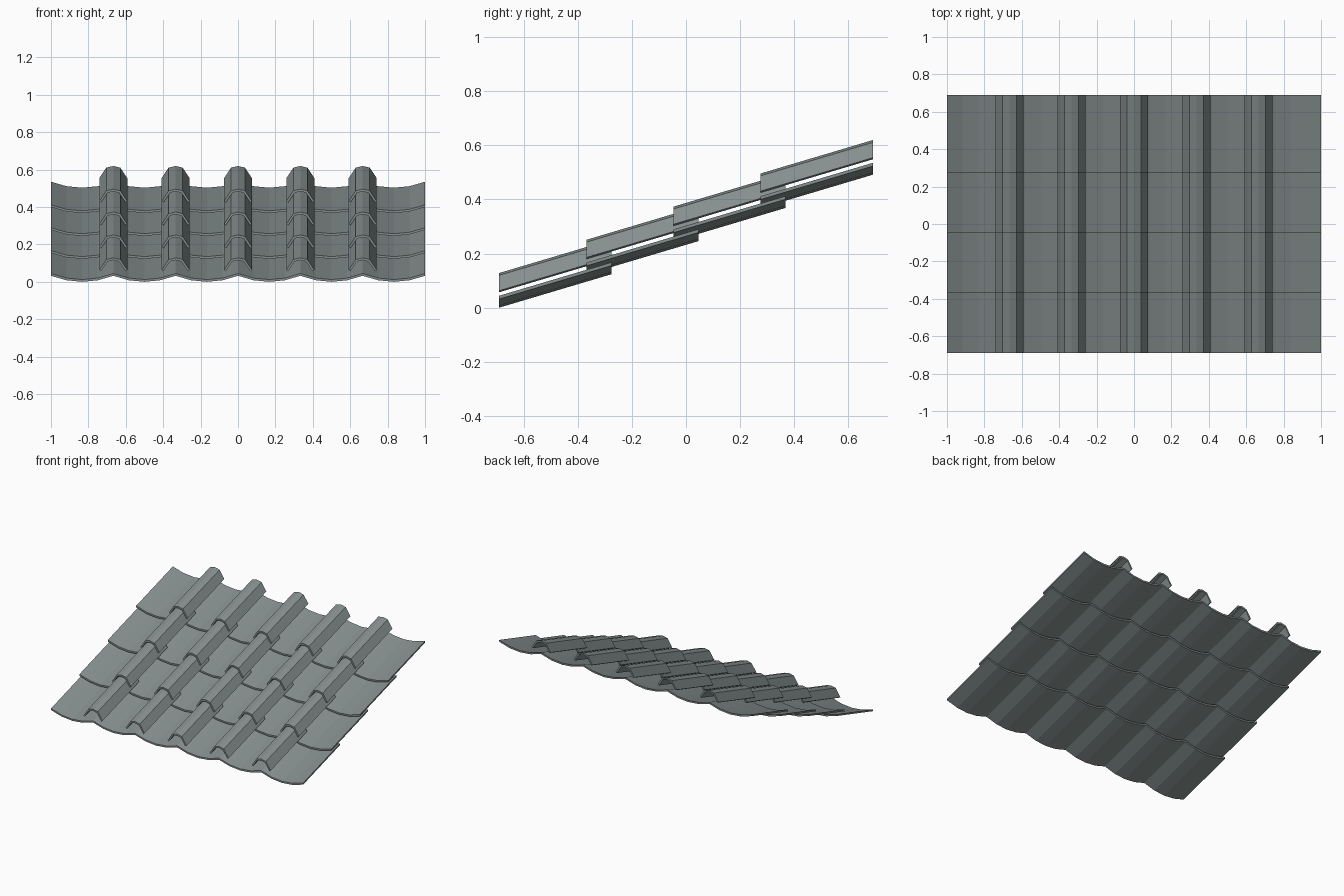
import bpy, bmesh, math

if "Cube" in bpy.data.objects:
    bpy.data.objects.remove(bpy.data.objects["Cube"])

ROWS, COLS = 4, 6
PITCH = 2 / COLS              # width of one pan tile
LENGTH, STEP_Y, STEP_Z = 0.415, 0.3217, 0.1225
RISE = 0.1235                 # rise along one tile
THICK = 0.012

slate = bpy.data.materials.new("slate_grey")
slate.diffuse_color = (0.235, 0.275, 0.27, 1)
slate.use_nodes = True
slate.node_tree.nodes["Principled BSDF"].inputs["Base Color"].default_value = slate.diffuse_color


def tile(name, outer, inner, x, row):
    """Sweep a thin shell profile (x, z) up the slope, with upright ends."""
    y0 = -0.69 + row * STEP_Y
    z0 = row * STEP_Z
    bm = bmesh.new()
    rings = []
    for y, dz in ((y0, 0), (y0 + LENGTH, RISE)):
        rings.append([[bm.verts.new((x + px, y, z0 + dz + pz)) for px, pz in line]
                      for line in (outer, inner)])
    (fo, fi), (bo, bi) = rings
    n = len(outer)
    for i in range(n - 1):
        j = i + 1
        bm.faces.new((fo[i], fo[j], bo[j], bo[i]))    # upper skin
        bm.faces.new((fi[j], fi[i], bi[i], bi[j]))    # under skin
        bm.faces.new((fo[j], fo[i], fi[i], fi[j]))    # front edge
        bm.faces.new((bo[i], bo[j], bi[j], bi[i]))    # back edge
    bm.faces.new((fo[0], bo[0], bi[0], fi[0]))        # side rims
    bm.faces.new((fo[-1], fi[-1], bi[-1], bo[-1]))
    bmesh.ops.recalc_face_normals(bm, faces=bm.faces)
    mesh = bpy.data.meshes.new(name)
    bm.to_mesh(mesh)
    bm.free()
    mesh.materials.append(slate)
    bpy.context.collection.objects.link(bpy.data.objects.new(name, mesh))


# shallow dished pan profile, four flat strips
params = [-1, -0.5, 0, 0.5, 1]
pan_top = [(t * PITCH / 2, THICK + 0.032 * t * t) for t in params]
pan_under = [(px, pz - THICK) for px, pz in pan_top]

# arched cap profile, four flat strips, rim square to the side slope
cap_top = [(0.075 * t, 0.063 + 0.065 * math.sqrt(1 - t * t)) for t in params]
cap_under = [(-0.065, 0.057), (-0.031, 0.108), (0, 0.116), (0.031, 0.108), (0.065, 0.057)]

for r in range(ROWS):
    for c in range(COLS):
        tile(f"pan_tile_{r}_{c}", pan_top, pan_under, -1 + PITCH * (c + 0.5), r)
    # caps cover the joints between pans
    for c in range(1, COLS):
        tile(f"cap_tile_{r}_{c}", cap_top, cap_under, -1 + PITCH * c, r)
